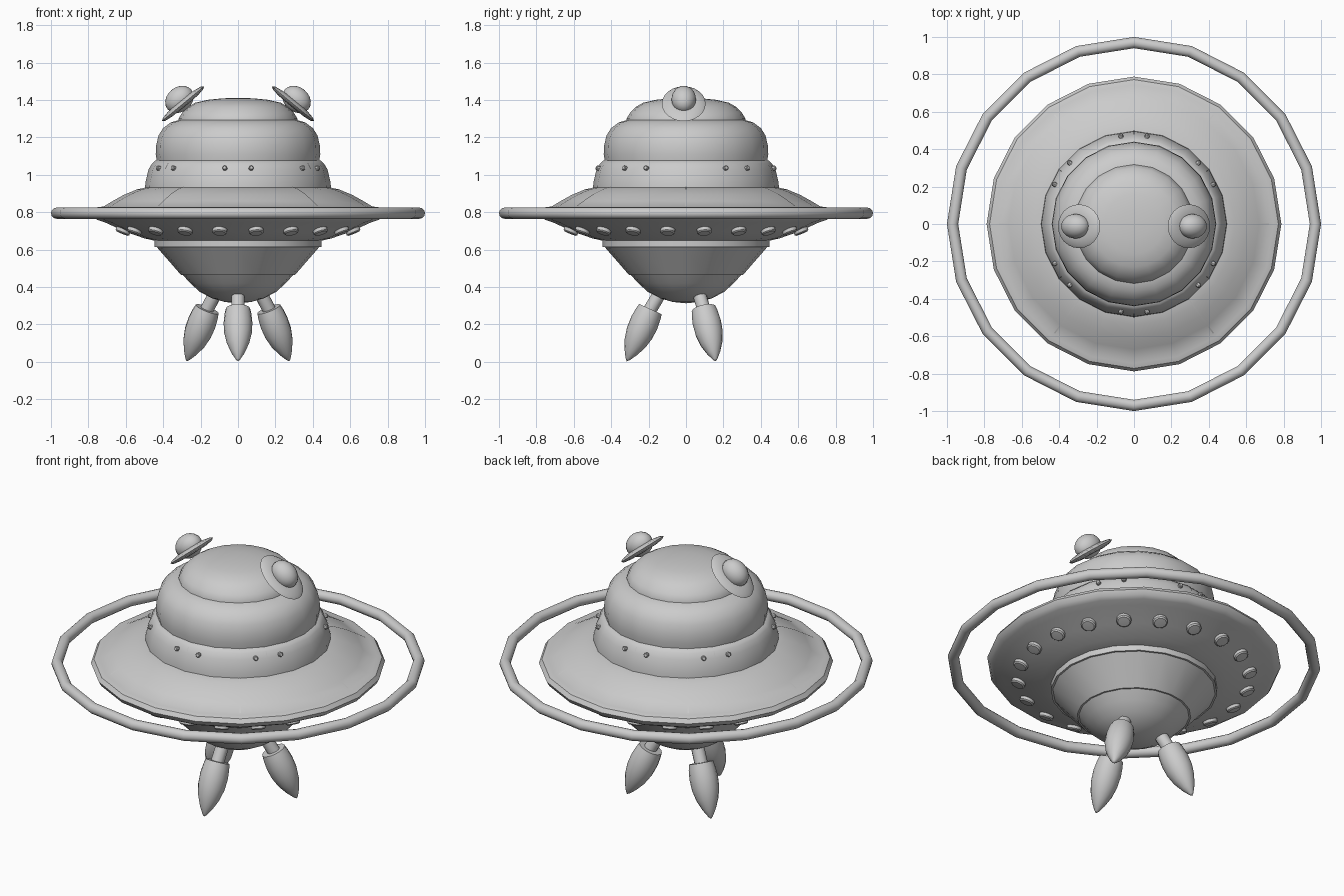
import bpy, bmesh, math
from mathutils import Vector, Matrix

if "Cube" in bpy.data.objects:
    bpy.data.objects.remove(bpy.data.objects["Cube"])

grey = bpy.data.materials.new("hull grey")
grey.diffuse_color = (0.6, 0.6, 0.6, 1)
grey.use_nodes = True
grey.node_tree.nodes["Principled BSDF"].inputs["Base Color"].default_value = grey.diffuse_color
SIDES = 20


def finish(name, bm, smooth=35):
    bmesh.ops.remove_doubles(bm, verts=bm.verts, dist=1e-5)
    bmesh.ops.recalc_face_normals(bm, faces=bm.faces)
    me = bpy.data.meshes.new(name)
    bm.to_mesh(me)
    bm.free()
    me.materials.append(grey)
    ob = bpy.data.objects.new(name, me)
    bpy.context.collection.objects.link(ob)
    bpy.ops.object.select_all(action='DESELECT')
    ob.select_set(True)
    bpy.context.view_layer.objects.active = ob
    bpy.ops.object.shade_smooth_by_angle(angle=math.radians(smooth))
    return ob


def spin(bm, profile, sides=SIDES, matrix=Matrix()):
    """Revolve (radius, height) points about z, then place with the matrix."""
    rows = []
    for r, z in profile:
        rows.append([bm.verts.new(matrix @ Vector((
            r * math.cos(math.tau * i / sides), r * math.sin(math.tau * i / sides), z)))
            for i in range(sides)] if r > 1e-6 else [bm.verts.new(matrix @ Vector((0, 0, z)))])
    for a, b in zip(rows, rows[1:]):
        for i in range(sides):
            j = (i + 1) % sides
            f = [a[i % len(a)], a[j % len(a)], b[j % len(b)], b[i % len(b)]]
            f = list(dict.fromkeys(f))
            if len(f) > 2:
                bm.faces.new(f)


def lathe(name, profile, sides=SIDES, matrix=Matrix(), smooth=35):
    bm = bmesh.new()
    spin(bm, profile, sides, matrix)
    return finish(name, bm, smooth)


def aim(origin, direction):
    return Matrix.Translation(origin) @ Vector(direction).to_track_quat('Z', 'Y').to_matrix().to_4x4()


def polar(r, deg, z):
    a = math.radians(deg)
    return Vector((r * math.cos(a), r * math.sin(a), z))


# Outer ring
lathe("outer_ring", [(0.97 + 0.03 * math.cos(math.tau * i / 12),
                      0.795 + 0.03 * math.sin(math.tau * i / 12)) for i in range(13)], smooth=40)

# Saucer disc with rounded rim
saucer_top = [(0.48, 0.935), (0.54, 0.922), (0.61, 0.893), (0.67, 0.86), (0.72, 0.83)]
lathe("saucer", [(0, 0.935)] + saucer_top + [
    (0.745, 0.828), (0.772, 0.82), (0.788, 0.797), (0.775, 0.772), (0.75, 0.758),
    (0.71, 0.745), (0.60, 0.695), (0.50, 0.66), (0.42, 0.642), (0, 0.642)])

# Dome band, main bulge and top cap
band = [(0.497, 0.93), (0.495, 0.96), (0.478, 1.03), (0.46, 1.06), (0.445, 1.075)]
lathe("dome_band", [(0, 0.93)] + band + [(0.42, 1.08), (0, 1.08)])
lathe("dome_bulge", [(0, 1.06), (0.432, 1.06), (0.44, 1.11), (0.437, 1.16), (0.425, 1.21),
                     (0.40, 1.25), (0.36, 1.28), (0.31, 1.295), (0, 1.295)])
lathe("dome_cap", [(0, 1.27), (0.318, 1.27), (0.318, 1.30), (0.30, 1.33), (0.27, 1.362),
                   (0.23, 1.385), (0.16, 1.401), (0.08, 1.409), (0, 1.411)])

# Lower hull: collar, cone and bowl
lathe("collar", [(0, 0.65), (0.447, 0.65), (0.447, 0.615), (0, 0.615)])
lathe("lower_cone", [(0, 0.62), (0.44, 0.62), (0.305, 0.465), (0, 0.465)])
lathe("belly_bowl", [(0, 0.47), (0.30, 0.47), (0.255, 0.42), (0.205, 0.375),
                     (0.14, 0.34), (0.07, 0.32), (0, 0.313)])

# Lamps under the saucer
bm = bmesh.new()
for k in range(20):
    m = aim(polar(0.62, 9 + 18 * k, 0.705), polar(0.38, 9 + 18 * k, -0.92))
    spin(bm, [(0.04, -0.012), (0.04, 0.014), (0.033, 0.02), (0, 0.022)], 12, m)
finish("underside_lamps", bm)

# Paired rivets around the dome band
bm = bmesh.new()
for centre in (35, 90, 145, 215, 270, 325):
    for side in (-8.5, 8.5):
        a = centre + side
        m = aim(polar(0.474, a, 1.035), polar(1, a, 0.25))
        spin(bm, [(0.013, -0.01), (0.013, 0.008), (0.009, 0.013), (0, 0.014)], 8, m)
finish("band_rivets", bm)

# Thin panel seams on the band and the saucer
bm = bmesh.new()
for profile, angles in ((band[:4], (36, 90, 144, 216, 270, 324)),
                        (saucer_top, (0, 54, 126, 180, 234, 306))):
    for a in angles:
        rows = [[bm.verts.new(polar(r + 0.002, a + d, z + 0.002)) for d in (-0.3, 0.3)]
                for r, z in profile]
        for p, q in zip(rows, rows[1:]):
            bm.faces.new((p[0], p[1], q[1], q[0]))
finish("panel_seams", bm)

# Pair of tilted pods above the dome
for s, label in ((-1, "left"), (1, "right")):
    tilt = math.radians(39.5)
    m = (Matrix.Translation((s * 0.294, -0.012, 1.38)) @ Matrix.Rotation(s * tilt, 4, 'Y')
         @ Matrix.Diagonal((1.25, 1, 1, 1)))
    lathe(label + "_pod_disc", [(0, -0.018), (0.07, -0.016), (0.105, -0.01), (0.117, 0),
                                (0.105, 0.01), (0.07, 0.018), (0, 0.022)], 24, m)
    ball = [(0.066 * math.sin(math.pi * i / 10), 0.03 - 0.066 * math.cos(math.pi * i / 10))
            for i in range(11)]
    lathe(label + "_pod_ball", ball, 20, m)

# Three legs: strut and bullet-shaped foot
for k, label in enumerate(("front", "right", "left")):
    a = 270 + 120 * k
    start = polar(0.12, a, 0.40)
    top = polar(0.19, a, 0.282)
    tip = polar(0.317, a, 0.003)
    d = top - start
    lathe(label + "_strut", [(0, 0), (0.036, 0), (0.036, d.length + 0.01), (0, d.length + 0.01)],
          12, aim(start, d))
    d = tip - top
    n = d.length
    lathe(label + "_foot", [(0, 0), (0.066, 0), (0.072, 0.03), (0.077, 0.08), (0.074, 0.14),
                            (0.06, 0.2), (0.036, 0.255), (0.012, n - 0.012), (0, n)],
          16, aim(top, d), 45)
